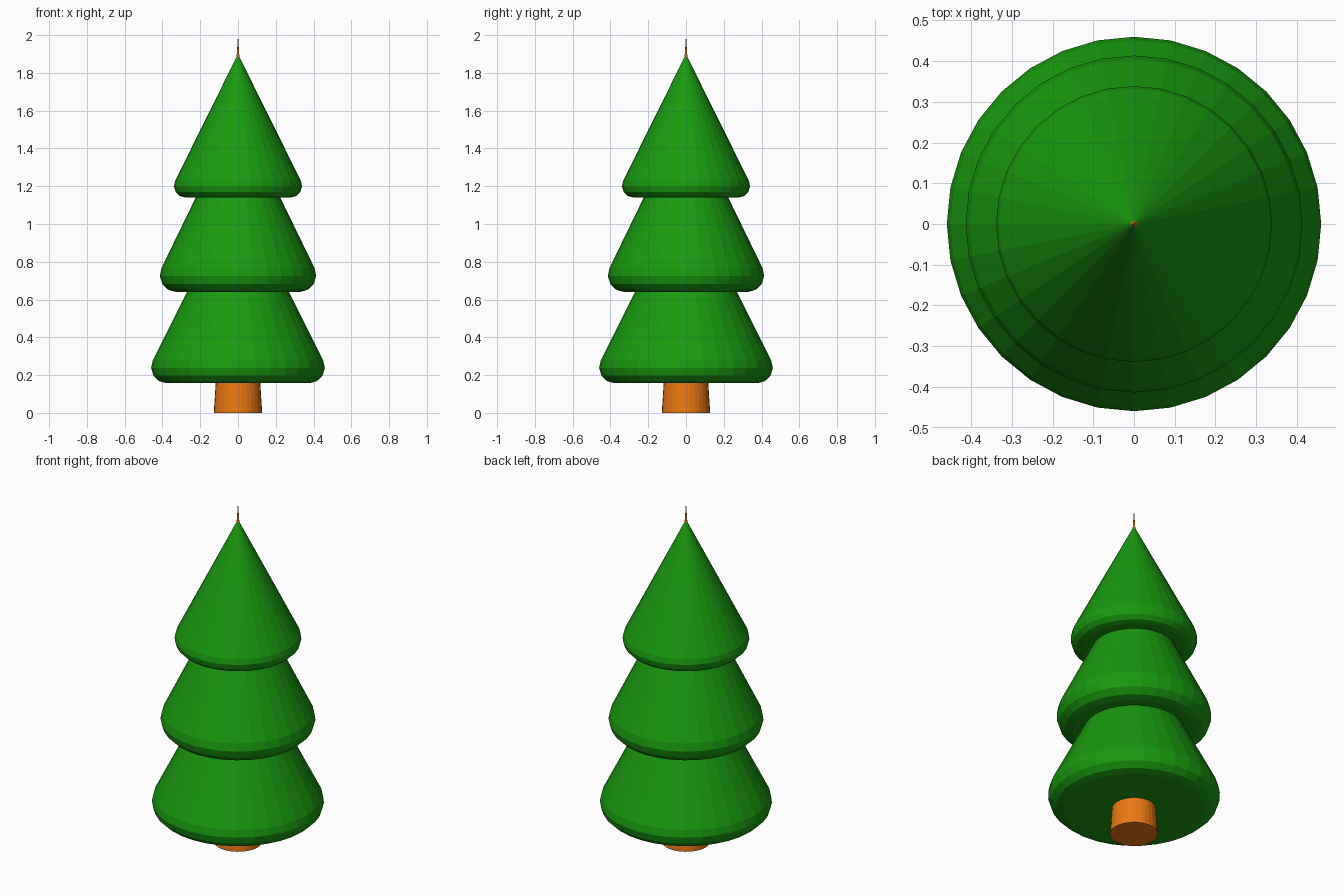
import bpy, bmesh, math

if "Cube" in bpy.data.objects:
    bpy.data.objects.remove(bpy.data.objects["Cube"])

SIDES = 32


def material(name, color):
    m = bpy.data.materials.new(name)
    m.diffuse_color = color
    m.use_nodes = True
    m.node_tree.nodes["Principled BSDF"].inputs["Base Color"].default_value = m.diffuse_color
    return m


def lathe(name, profile, mat):
    """Revolve (radius, z) points; the first and last lie on the axis."""
    bm = bmesh.new()
    rings = []
    for r, z in profile:
        n = SIDES if r > 0 else 1
        rings.append([bm.verts.new((r * math.cos(2 * math.pi * i / SIDES),
                                    r * math.sin(2 * math.pi * i / SIDES), z))
                      for i in range(n)])
    for a, b in zip(rings, rings[1:]):
        for i in range(SIDES):
            j = (i + 1) % SIDES
            quad = [a[i % len(a)], a[j % len(a)], b[j % len(b)], b[i % len(b)]]
            bm.faces.new(list(dict.fromkeys(quad)))
    bmesh.ops.recalc_face_normals(bm, faces=bm.faces)
    me = bpy.data.meshes.new(name)
    bm.to_mesh(me)
    bm.free()
    me.materials.append(mat)
    ob = bpy.data.objects.new(name, me)
    bpy.context.collection.objects.link(ob)
    return ob


def tier(name, z, apex, r_max, r_base, mat, segs=4):
    """Cone of foliage with a rounded lower rim."""
    half = math.atan2(apex - z, r_base) / 2
    t = (r_base - r_max) / (1 - math.tan(half))
    rad = t * math.tan(half)
    end = math.pi / 2 - 2 * half
    pts = [(0, z)]
    for i in range(segs + 1):
        a = -math.pi / 2 + (end + math.pi / 2) * i / segs
        pts.append((r_base - t + rad * math.cos(a), z + rad + rad * math.sin(a)))
    return lathe(name, pts + [(0, apex)], mat)


green = material("foliage_green", (0.010, 0.32, 0.005, 1))
brown = material("trunk_brown", (0.82, 0.19, 0.006, 1))

# Trunk runs through the tree and pokes out as the tip
lathe("trunk", [(0, 0), (0.128, 0), (0, 2.0)], brown)

# Three stacked foliage tiers
tier("lower_foliage", 0.157, 1.18, 0.460, 0.512, green)
tier("middle_foliage", 0.64, 1.60, 0.414, 0.467, green)
tier("upper_foliage", 1.14, 1.90, 0.339, 0.377, green)
